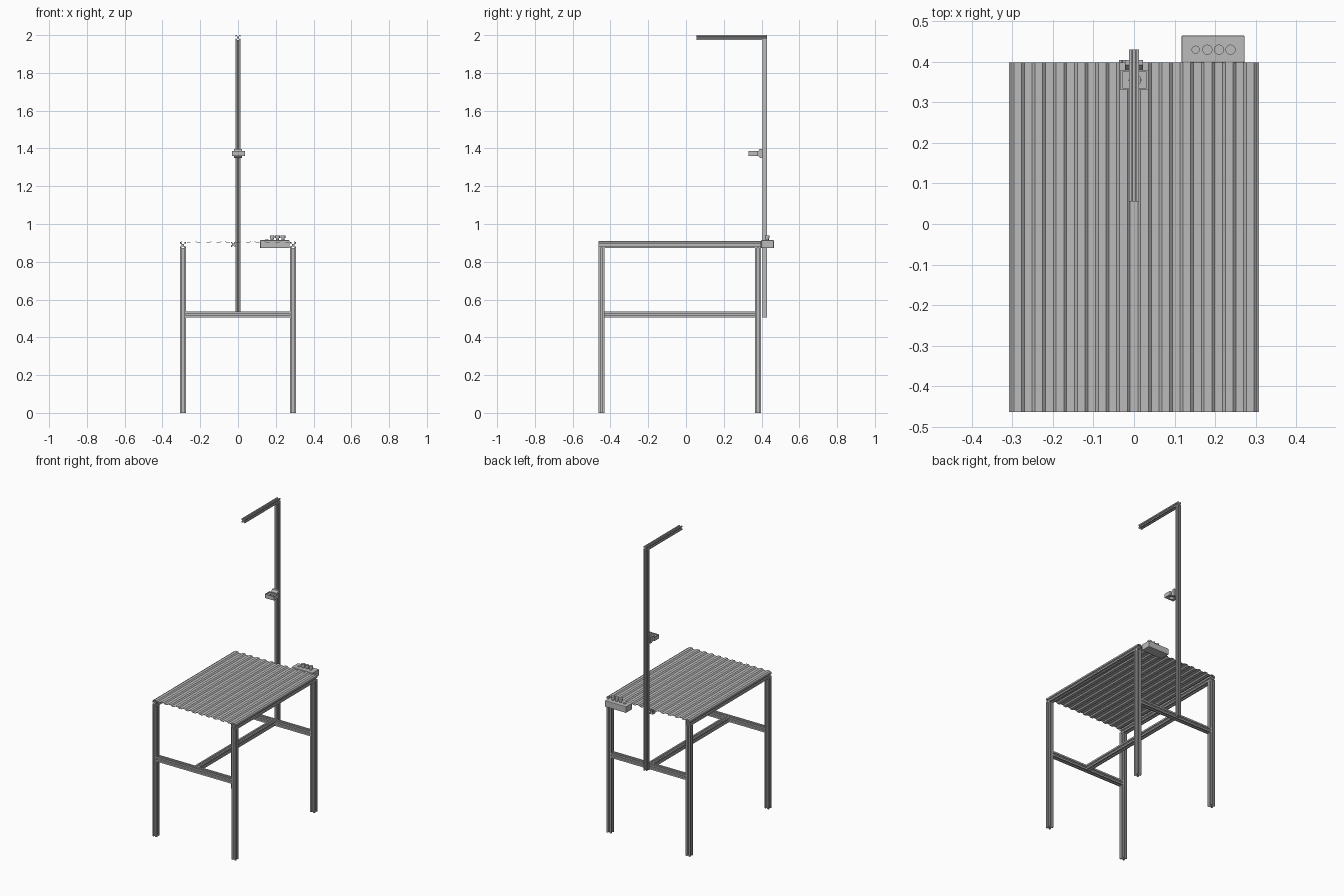
import bpy, bmesh
from math import radians
from mathutils import Matrix, Vector

cube = bpy.data.objects.get("Cube")
if cube:
    bpy.data.objects.remove(cube, do_unlink=True)

grey = bpy.data.materials.new("aluminium grey")
grey.use_nodes = True
colour = (0.5, 0.5, 0.5, 1)
grey.diffuse_color = colour
grey.node_tree.nodes["Principled BSDF"].inputs["Base Color"].default_value = colour


def finish(name, bm):
    bmesh.ops.recalc_face_normals(bm, faces=bm.faces)
    mesh = bpy.data.meshes.new(name)
    bm.to_mesh(mesh)
    bm.free()
    mesh.materials.append(grey)
    obj = bpy.data.objects.new(name, mesh)
    bpy.context.collection.objects.link(obj)
    return obj


def prism(name, points, vector):
    """Extrude a closed outline along a vector."""
    bm = bmesh.new()
    face = bm.faces.new([bm.verts.new(p) for p in points])
    made = bmesh.ops.extrude_face_region(bm, geom=[face], use_keep_orig=True)
    verts = [v for v in made["geom"] if isinstance(v, bmesh.types.BMVert)]
    bmesh.ops.translate(bm, verts=verts, vec=vector)
    return finish(name, bm)


def box(name, low, high, bevel=0):
    low, high = Vector(low), Vector(high)
    bm = bmesh.new()
    bmesh.ops.create_cube(bm, size=1)
    bmesh.ops.scale(bm, verts=bm.verts, vec=high - low)
    bmesh.ops.translate(bm, verts=bm.verts, vec=(low + high) / 2)
    if bevel:
        bmesh.ops.bevel(bm, geom=bm.edges[:], offset=bevel, segments=2,
                        affect='EDGES', profile=0.5)
    return finish(name, bm)


def cylinder(name, centre, bottom, top, r_bottom, r_top):
    bm = bmesh.new()
    place = Matrix.Translation((*centre, (bottom + top) / 2))
    bmesh.ops.create_cone(bm, cap_ends=True, segments=24, radius1=r_bottom,
                          radius2=r_top, depth=top - bottom, matrix=place)
    obj = finish(name, bm)
    for poly in obj.data.polygons:
        poly.use_smooth = len(poly.vertices) == 4
    return obj


# One side of the slotted section, turned four times around the centre
SIDE = [(1, -1), (1, -.35), (.8, -.35), (.8, -.65), (.45, -.3),
        (.45, .3), (.8, .65), (.8, .35), (1, .35)]


def bar(name, start, end, width):
    """Slotted extrusion running along one axis."""
    start, end = Vector(start), Vector(end)
    run = end - start
    axis = max(range(3), key=lambda i: abs(run[i]))
    u, v = [Vector([float(i == j) for j in range(3)]) for i in range(3) if i != axis]
    points = []
    for _ in range(4):
        points += [start + (u * a + v * b) * width / 2 for a, b in SIDE]
        u, v = v, -u
    return prism(name, points, run)


# Table frame
W, RX, FRONT, BACK = 0.032, 0.292, -0.448, 0.382
RAIL_Z, BRACE_Z = 0.888, 0.521
for side, x in (("left", RX), ("right", -RX)):
    bar(side + "_top_rail", (x, -0.464, RAIL_Z), (x, 0.398, RAIL_Z), W)
    for end, y in (("front", FRONT), ("back", BACK)):
        bar(f"{end}_{side}_leg", (x, y, 0), (x, y, RAIL_Z - W / 2), W)
for end, y in (("front", FRONT), ("back", BACK)):
    bar(end + "_brace", (-RX + W / 2, y, BRACE_Z), (RX - W / 2, y, BRACE_Z), W)
bar("centre_brace", (0, FRONT + W / 2, BRACE_Z), (0, BACK - W / 2, BRACE_Z), W)

# Corrugated table top
LOW, HIGH, SLOPES, HALF = 0.904, 0.911, 24, 0.0035
line = [(-0.308, LOW)]
for k in range(SLOPES):
    x = -0.3 + 0.6 * k / (SLOPES - 1)
    before, after = (LOW, HIGH) if k % 2 == 0 else (HIGH, LOW)
    line += [(x - HALF, before), (x + HALF, after)]
line.append((0.308, LOW))
outline = line + [(x, z - 0.0015) for x, z in reversed(line)]
prism("corrugated_top", [(x, -0.464, z) for x, z in outline], (0, 0.862, 0))

# Overhead mast and arm
M = 0.025
bar("mast", (0, 0.4175, 0.505), (0, 0.4175, 2 - M), M)
bar("overhead_arm", (0, 0.055, 2 - M / 2), (0, 0.43, 2 - M / 2), M)
bar("mast_stub", (-M, 0.375, 0.892), (-M, 0.405, 0.892), M)

# Holder on the mast: tray with a round hole, tapered clamp
tray = box("holder_tray", (-0.033, 0.33, 1.36), (0.036, 0.38, 1.386))
cutters = [box("tray_recess", (-0.028, 0.336, 1.38), (0.031, 0.375, 1.4)),
           cylinder("tray_hole", (0.002, 0.355), 1.34, 1.4, 0.015, 0.015)]
for cutter in cutters:
    cutter.hide_render = True
    cutter.hide_viewport = True
    cut = tray.modifiers.new(cutter.name, 'BOOLEAN')
    cut.operation = 'DIFFERENCE'
    cut.object = cutter
    cut.solver = 'EXACT'
prism("holder_clamp", [(-0.022, y, z) for y, z in
      ((0.378, 1.364), (0.392, 1.35), (0.405, 1.35),
       (0.405, 1.398), (0.392, 1.398), (0.378, 1.382))], (0.044, 0, 0))

# Control box with one flat button and three mushroom knobs
box("control_box", (0.117, 0.398, 0.872), (0.273, 0.465, 0.914), 0.003)
cylinder("flat_button", (0.152, 0.43), 0.91, 0.918, 0.01, 0.01)
for i in range(3):
    spot = (0.181 + 0.0285 * i, 0.43)
    cylinder(f"knob_stem_{i + 1}", spot, 0.91, 0.926, 0.007, 0.009)
    cylinder(f"knob_cap_{i + 1}", spot, 0.926, 0.94, 0.0125, 0.0125)
